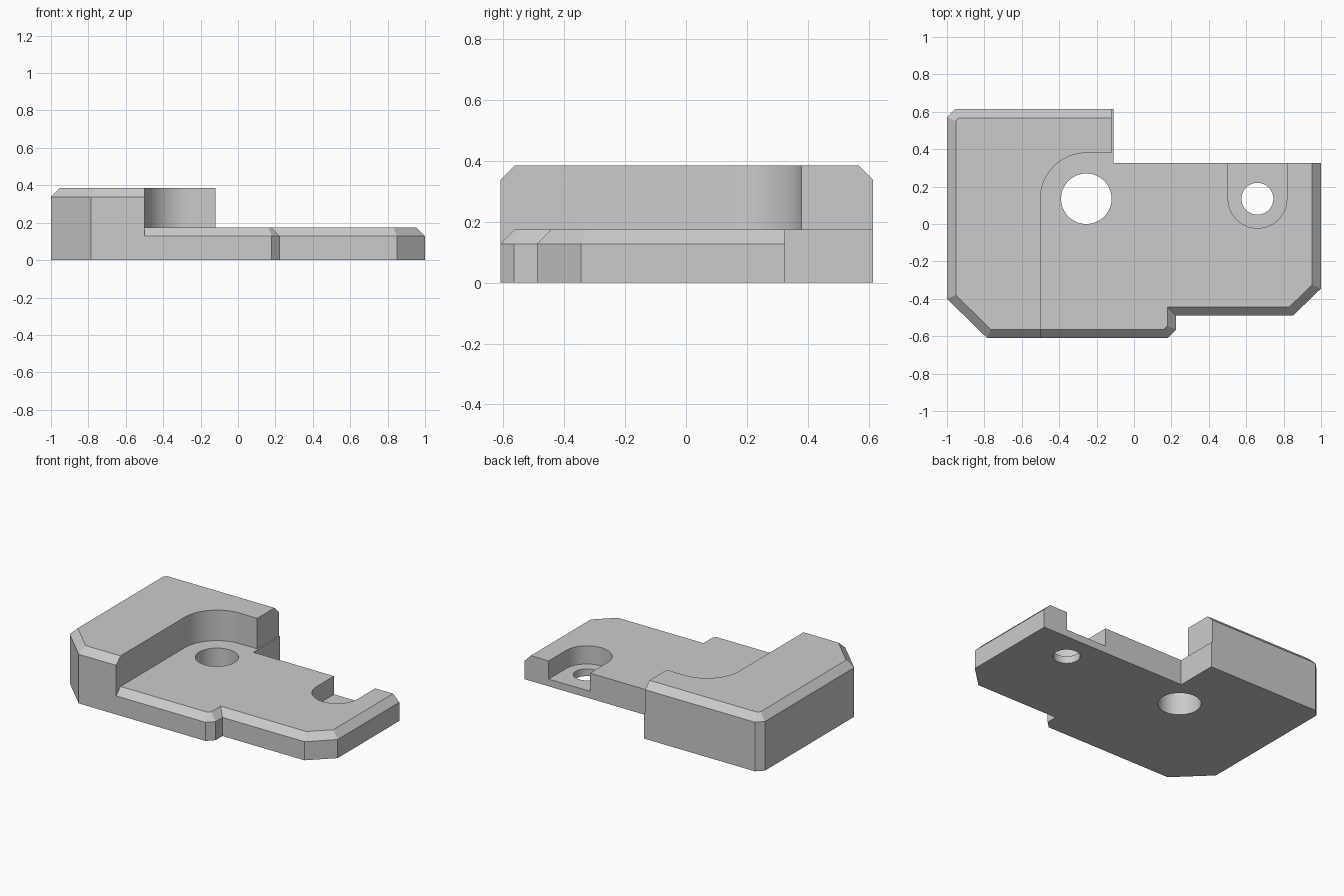
import bpy
import bmesh
import math
from mathutils import Vector

if "Cube" in bpy.data.objects:
    bpy.data.objects.remove(bpy.data.objects["Cube"])

CHAMFER = 0.047
PLATE_TOP = 0.175
BLOCK_TOP = 0.385

grey = bpy.data.materials.new("light_grey")
grey.use_nodes = True
grey.diffuse_color = (0.6, 0.6, 0.6, 1)
grey.node_tree.nodes["Principled BSDF"].inputs["Base Color"].default_value = grey.diffuse_color


def arc(cx, cy, r, start, end, steps):
    """Points along an arc, angles in degrees."""
    angles = [math.radians(start + (end - start) * i / steps) for i in range(steps + 1)]
    return [(cx + r * math.cos(a), cy + r * math.sin(a)) for a in angles]


def inset(points, widths):
    """Move each edge of a counter-clockwise outline inward by its own width."""
    result = []
    for i, p in enumerate(points):
        p = Vector(p)
        before = (p - Vector(points[i - 1])).normalized()
        after = (Vector(points[(i + 1) % len(points)]) - p).normalized()
        a, b = widths[i - 1], widths[i]
        if a or b:
            n, m = Vector((-before.y, before.x)), Vector((-after.y, after.x))
            det = n.x * m.y - n.y * m.x
            p = p + Vector(((a * m.y - b * n.y) / det, (b * n.x - a * m.x) / det))
        result.append((p.x, p.y))
    return result


def loft(name, layers):
    """Closed solid through stacked (outline, height) layers."""
    bm = bmesh.new()
    rings = [[bm.verts.new((x, y, z)) for x, y in pts] for pts, z in layers]
    count = len(rings[0])
    for low, high in zip(rings, rings[1:]):
        for i in range(count):
            j = (i + 1) % count
            quad = [low[i], low[j], high[j], high[i]]
            bm.faces.new(quad)
    bm.faces.new(rings[0][::-1])
    bm.faces.new(rings[-1])
    # unbevelled edges leave some vertices shared between the upper rings
    bmesh.ops.recalc_face_normals(bm, faces=bm.faces[:])
    mesh = bpy.data.meshes.new(name)
    bm.to_mesh(mesh)
    bm.free()
    mesh.materials.append(grey)
    obj = bpy.data.objects.new(name, mesh)
    bpy.context.collection.objects.link(obj)
    return obj


def chamfered(name, points, bevelled, top):
    """Extruded outline whose listed edges are bevelled at the top."""
    widths = [CHAMFER if i in bevelled else 0 for i in range(len(points))]
    return loft(name, [(points, 0), (points, top - CHAMFER), (inset(points, widths), top)])


def combine(target, tool, operation):
    tool.hide_render = True
    mod = target.modifiers.new(operation.title(), "BOOLEAN")
    mod.operation = operation
    mod.solver = "EXACT"
    mod.object = tool
    bpy.context.view_layer.objects.active = target
    bpy.ops.object.modifier_apply(modifier=mod.name)
    bpy.data.objects.remove(tool)


# Low plate with stepped front edge
plate_outline = [(-0.7, -0.61), (0.18, -0.61), (0.225, -0.565), (0.225, -0.49),
                 (0.85, -0.49), (1, -0.345), (1, 0.325), (-0.11, 0.325),
                 (-0.11, 0.615), (-0.7, 0.615)]
bracket = chamfered("bracket_plate", plate_outline, range(6), PLATE_TOP)

# Raised block with rounded inner corner
block_outline = [(-1, -0.4), (-0.785, -0.61), (-0.5, -0.61)]
block_outline += arc(-0.255, 0.135, 0.245, 180, 90, 20)
block_outline += [(-0.12, 0.38), (-0.12, 0.615), (-0.955, 0.615), (-1, 0.57)]
last = len(block_outline) - 1
block = chamfered("raised_block", block_outline,
                  {0, 1, last - 2, last - 1, last}, BLOCK_TOP)
combine(bracket, block, "UNION")

# Open slot recess in the back edge
slot = [(0.817, 0.5), (0.503, 0.5)] + arc(0.66, 0.135, 0.157, 180, 360, 40)
combine(bracket, loft("slot_cutter", [(slot, 0.05), (slot, 0.6)]), "DIFFERENCE")

# Bolt holes
for x, radius in ((-0.255, 0.135), (0.66, 0.085)):
    circle = arc(x, 0.135, radius, 0, 360, 64)[:-1]
    combine(bracket, loft("hole_cutter", [(circle, -0.2), (circle, 0.6)]), "DIFFERENCE")

bpy.ops.object.select_all(action="DESELECT")
bracket.select_set(True)
bpy.context.view_layer.objects.active = bracket
bpy.ops.object.shade_smooth_by_angle(angle=math.radians(20))
